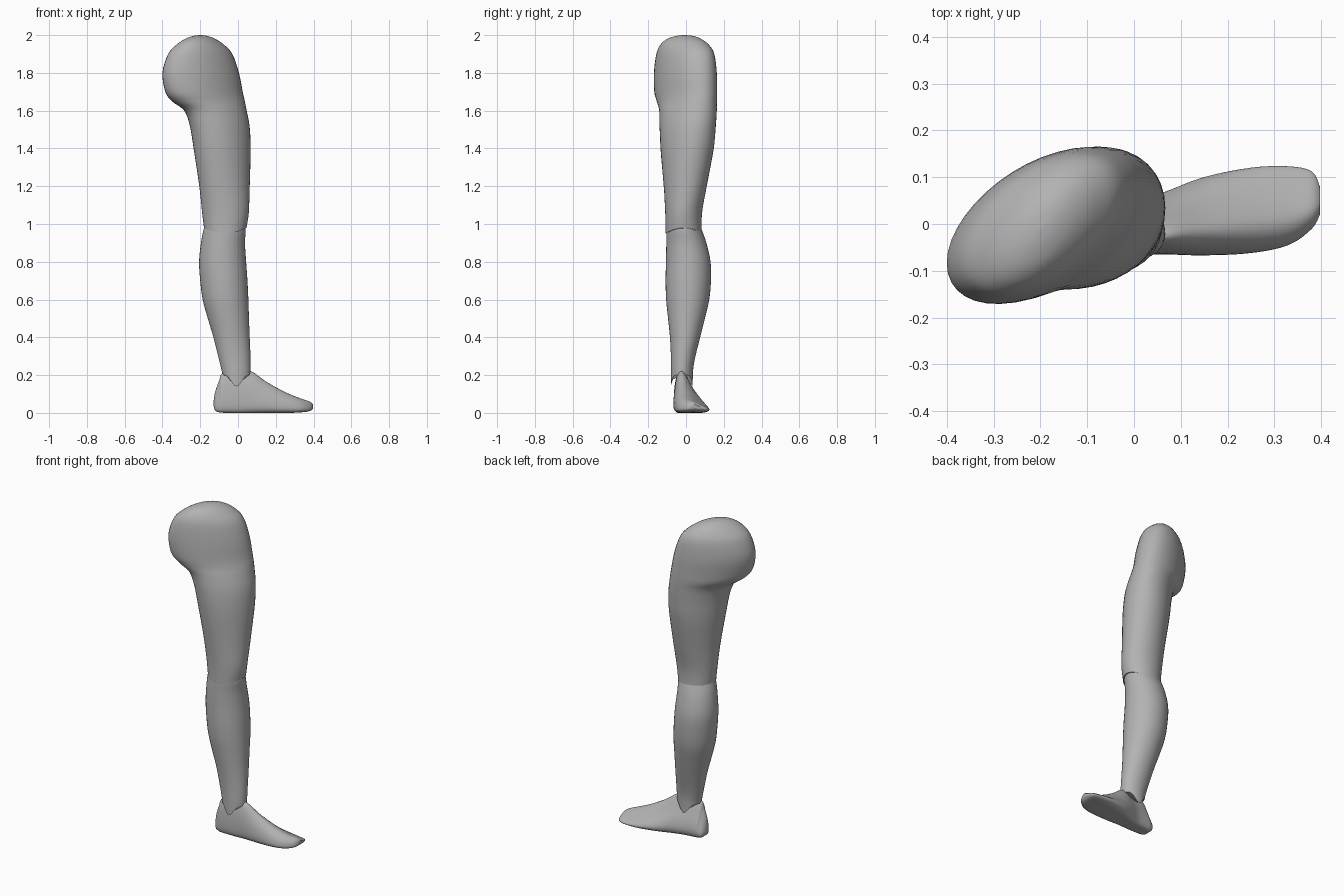
import bpy, bmesh
from math import sin, cos, pi, radians

if "Cube" in bpy.data.objects:
    bpy.data.objects.remove(bpy.data.objects["Cube"])

skin = bpy.data.materials.new("plain grey")
skin.use_nodes = True
grey = (0.45, 0.45, 0.45, 1)
skin.diffuse_color = grey
skin.node_tree.nodes["Principled BSDF"].inputs["Base Color"].default_value = grey


def smooth_rows(rows, steps, closed=False):
    """Pass a smooth curve through rows of numbers."""
    n, out = len(rows), []
    pick = (lambda i: rows[i % n]) if closed else (lambda i: rows[max(0, min(n - 1, i))])
    for i in range(n if closed else n - 1):
        for s in range(steps):
            t = s / steps
            out.append([0.5 * (2 * b + (c - a) * t + (2 * a - 5 * b + 4 * c - d) * t * t
                               + (3 * b - a - 3 * c + d) * t ** 3)
                        for a, b, c, d in zip(*(pick(i + k) for k in (-1, 0, 1, 2)))])
    return out if closed else out + [list(rows[-1])]


def loft(name, rings):
    """Skin a closed surface over equal rings of points."""
    bm = bmesh.new()
    loops = [[bm.verts.new(p) for p in ring] for ring in rings]
    for a, b in zip(loops, loops[1:]):
        for i in range(len(a)):
            j = (i + 1) % len(a)
            bm.faces.new((a[i], a[j], b[j], b[i]))
    bm.faces.new(loops[0])
    bm.faces.new(loops[-1])
    bmesh.ops.recalc_face_normals(bm, faces=bm.faces)
    mesh = bpy.data.meshes.new(name)
    bm.to_mesh(mesh)
    bm.free()
    mesh.materials.append(skin)
    obj = bpy.data.objects.new(name, mesh)
    bpy.context.collection.objects.link(obj)
    bpy.ops.object.select_all(action='DESELECT')
    obj.select_set(True)
    bpy.context.view_layer.objects.active = obj
    bpy.ops.object.shade_smooth_by_angle(angle=radians(45))
    return obj


def limb_ring(row, sides=40):
    """Slanted oval from its limits; dip lowers the two y sides of the rim."""
    z, x0, x1, y0, y1, slant, dip, power = row
    ring = []
    for i in range(sides):
        t = 2 * pi * i / sides
        ring.append(((x0 + x1) / 2 + (x1 - x0) / 2 * cos(t),
                     (y0 + y1) / 2 + (y1 - y0) / 2 * sin(t + slant),
                     z - dip * abs(sin(t)) ** power))
    return ring


def limb(name, rows, rim_dip, power):
    full = [r + ((rim_dip if i == 0 else 0), power) for i, r in enumerate(rows)]
    loft(name, [limb_ring(r) for r in smooth_rows(full, 4)])


# Thigh and hip: height, x limits, y limits, slant
limb("thigh_and_hip", [
    (0.98, -0.18, 0.045, -0.108, 0.083, 0),
    (1.06, -0.19, 0.057, -0.11, 0.085, 0),
    (1.2, -0.205, 0.062, -0.118, 0.11, 0.1),
    (1.4, -0.235, 0.067, -0.135, 0.147, 0.2),
    (1.52, -0.255, 0.061, -0.14, 0.158, 0.28),
    (1.6, -0.285, 0.046, -0.142, 0.163, 0.36),
    (1.65, -0.35, 0.036, -0.155, 0.165, 0.44),
    (1.7, -0.385, 0.025, -0.168, 0.165, 0.5),
    (1.8, -0.4, 0.005, -0.17, 0.163, 0.5),
    (1.9, -0.37, -0.03, -0.157, 0.15, 0.5),
    (1.95, -0.325, -0.075, -0.135, 0.12, 0.5),
    (1.98, -0.28, -0.12, -0.1, 0.08, 0.5),
    (1.995, -0.24, -0.16, -0.055, 0.04, 0.5),
    (2.0, -0.205, -0.195, -0.015, -0.005, 0.5)], 0.03, 2)

# Shin and calf, with pointed ankle bones on the lower rim
limb("shin", [
    (0.2, -0.082, 0.066, -0.08, 0.035, 0),
    (0.23, -0.088, 0.067, -0.08, 0.038, 0),
    (0.3, -0.105, 0.066, -0.08, 0.05, 0),
    (0.4, -0.13, 0.062, -0.085, 0.075, 0),
    (0.5, -0.16, 0.058, -0.095, 0.1, 0),
    (0.6, -0.187, 0.055, -0.105, 0.123, 0),
    (0.7, -0.2, 0.05, -0.108, 0.132, 0),
    (0.8, -0.206, 0.043, -0.106, 0.13, 0),
    (0.9, -0.196, 0.037, -0.104, 0.108, 0),
    (0.98, -0.18, 0.04, -0.1, 0.08, 0),
    (1.04, -0.16, 0.02, -0.08, 0.06, 0)], 0.06, 8)

# Foot: flat sole, instep ridge leaning to one side
outline = smooth_rows([(0.2, 0), (0.5, 0), (0.8, 0), (0.96, 0.08), (1, 0.22), (0.9, 0.42),
                       (0.7, 0.65), (0.5, 0.88), (0.32, 1), (0.17, 0.92), (0.05, 0.65),
                       (0, 0.3), (0.04, 0.08)], 3, closed=True)
# Length along x, y limits, z limits
foot = smooth_rows([
    (-0.129, -0.03, 0.0, 0.035, 0.065),
    (-0.12, -0.05, 0.02, 0.012, 0.115),
    (-0.1, -0.06, 0.03, 0.004, 0.17),
    (-0.08, -0.065, 0.035, 0.002, 0.212),
    (0.0, -0.065, 0.045, 0, 0.222),
    (0.07, -0.065, 0.07, 0, 0.22),
    (0.15, -0.067, 0.1, 0, 0.165),
    (0.25, -0.062, 0.12, 0, 0.11),
    (0.33, -0.045, 0.123, 0.003, 0.077),
    (0.38, -0.01, 0.112, 0.01, 0.06),
    (0.397, 0.02, 0.08, 0.022, 0.046)], 4)
loft("foot", [[(x, y0 + (y1 - y0) * u, max(0, z0 + (z1 - z0) * v)) for u, v in outline]
              for x, y0, y1, z0, z1 in foot])
